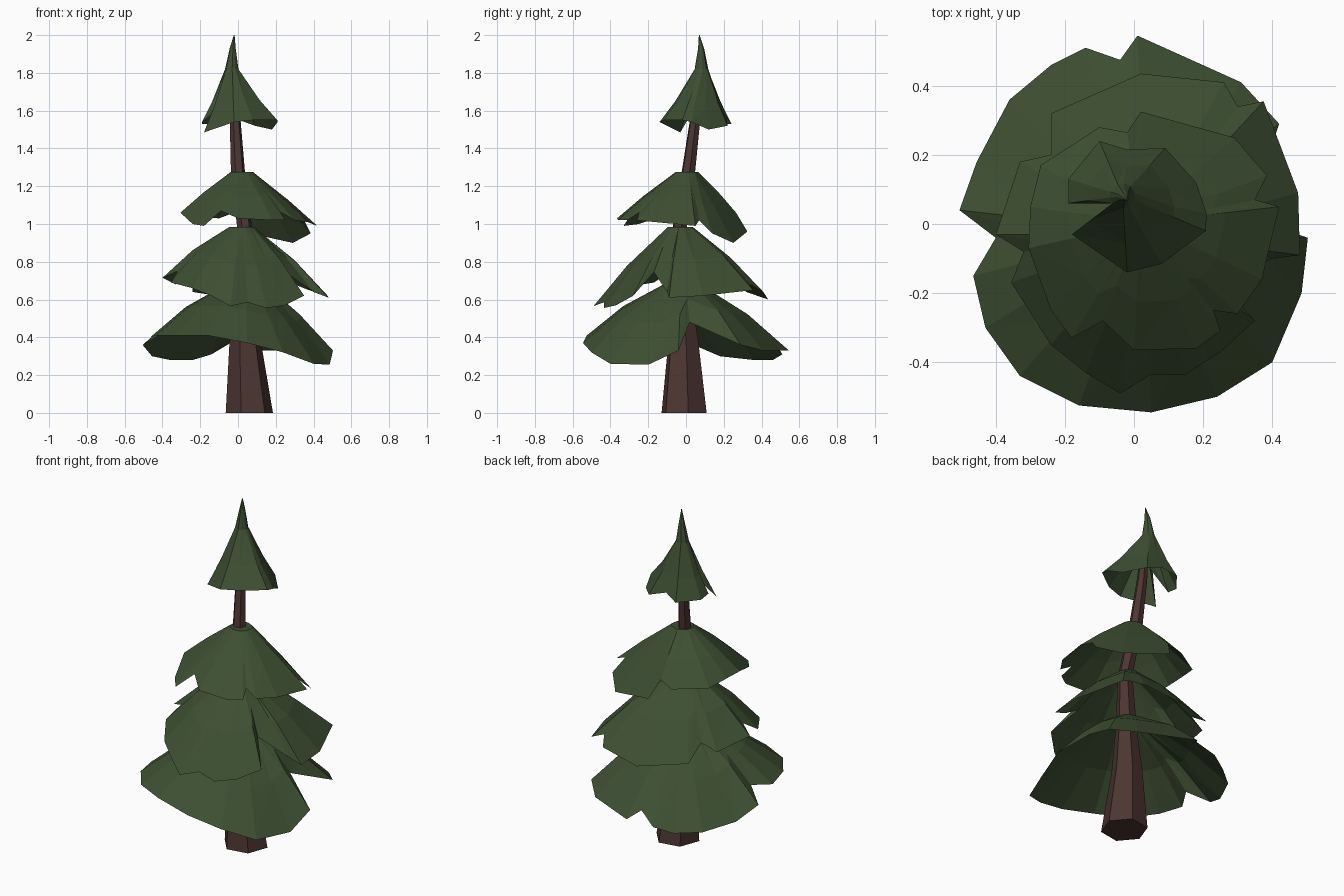
import bpy, math
from mathutils import Vector


def material(name, rgb):
    m = bpy.data.materials.new(name)
    m.diffuse_color = (*rgb, 1)
    return m


GREEN = material("needles", (0.047, 0.078, 0.032))
BROWN = material("bark", (0.072, 0.036, 0.031))


def make(name, rings, caps, mat):
    """Skin a stack of rings (top to bottom, clockwise from above) with flat faces."""
    n = len(rings[0])
    verts = [v for r in rings for v in r]
    faces = []
    for k in range(len(rings) - 1):
        for i in range(n):
            j = (i + 1) % n
            a, b, c, d = k*n + i, k*n + j, (k+1)*n + j, (k+1)*n + i
            faces += [(a, b, c), (a, c, d)] if mat is GREEN else [(a, b, c, d)]
    if "top" in caps:
        faces.append(tuple(reversed(range(n))))
    if "bottom" in caps:
        faces.append(tuple(range((len(rings) - 1)*n, len(rings)*n)))
    me = bpy.data.meshes.new(name)
    me.from_pydata(verts, [], faces)
    me.materials.append(mat)
    ob = bpy.data.objects.new(name, me)
    bpy.context.collection.objects.link(ob)
    return ob


def around(centre, radius, angles):
    c = Vector(centre)
    return [c + Vector((radius*math.cos(a), radius*math.sin(a), 0)) for a in angles]


def tier(name, rim, necks, bulge):
    """Branch skirt: neck rings (centre, radius), a bulged middle ring, a ragged rim."""
    rim = [Vector(p) for p in rim]
    c = necks[-1][0]
    angles = [math.atan2(p.y - c[1], p.x - c[0]) for p in rim]
    rings = [around(cc, r, angles) for cc, r in necks]
    rings.append([t.lerp(p, 0.55) + Vector((0, 0, bulge)) for t, p in zip(rings[-1], rim)])
    rings.append(rim)
    make(name, rings, {"top"}, GREEN)


# Bent tapering six-sided trunk
path = [(-0.02, 0.065, 1.75, 0.02), (-0.015, 0.048, 1.55, 0.029), (0, 0.012, 1.27, 0.038),
        (0.035, -0.033, 0.98, 0.04), (0.03, -0.03, 0.65, 0.058),
        (0.038, -0.014, 0.38, 0.084), (0.06, -0.01, 0, 0.127)]
hexa = [math.radians(10 - 60*i) for i in range(6)]
make("trunk", [around(p[:3], p[3], hexa) for p in path], {"top", "bottom"}, BROWN)

# Lowest skirt: three overlapping boughs
low_rim = [(0.503, -0.04, 0.33), (0.485, -0.2, 0.255), (0.4, -0.4, 0.26), (0.24, -0.5, 0.32),
           (0.05, -0.545, 0.37), (-0.16, -0.525, 0.41), (-0.33, -0.44, 0.41),
           (-0.43, -0.3, 0.41), (-0.465, -0.15, 0.4), (-0.4, -0.04, 0.42),
           (-0.505, 0.04, 0.36), (-0.455, 0.18, 0.3), (-0.36, 0.36, 0.28),
           (-0.24, 0.46, 0.28), (-0.14, 0.51, 0.31), (-0.04, 0.475, 0.37),
           (0.01, 0.545, 0.33), (0.31, 0.41, 0.33), (0.42, 0.29, 0.36), (0.33, 0.02, 0.48)]
tier("lowest_branches", low_rim, [((0.03, -0.02, 0.69), 0.08)], 0.03)

# Second skirt
second_rim = [(0.4, -0.1, 0.64), (0.25, -0.17, 0.745), (0.35, -0.28, 0.62),
              (0.25, -0.37, 0.57), (0.15, -0.435, 0.555), (0.05, -0.435, 0.585),
              (-0.04, -0.49, 0.565), (-0.14, -0.43, 0.62), (-0.24, -0.35, 0.66),
              (-0.355, -0.17, 0.69), (-0.32, -0.08, 0.75), (-0.4, -0.03, 0.715),
              (-0.33, 0.18, 0.68), (-0.24, 0.2, 0.72), (-0.24, 0.32, 0.64),
              (0.02, 0.435, 0.6), (0.26, 0.41, 0.64), (0.3, 0.34, 0.68),
              (0.375, 0.355, 0.65), (0.475, 0.09, 0.62), (0.48, -0.09, 0.61)]
tier("second_branches", second_rim, [((0.02, -0.03, 0.985), 0.065)], 0.025)

# Third skirt
third_rim = [(0.42, 0.05, 0.99), (0.37, -0.16, 1.01), (0.3, -0.26, 1.02), (0.23, -0.25, 1.06),
             (0.25, -0.31, 1.02), (0.18, -0.36, 1.02), (0, -0.365, 1.03),
             (-0.09, -0.28, 1.07), (-0.18, -0.33, 0.99), (-0.24, -0.25, 1.0),
             (-0.305, -0.07, 1.06), (-0.3, 0.05, 1.06), (-0.27, 0.17, 1.04),
             (-0.1, 0.28, 1.03), (-0.02, 0.265, 1.06), (0.02, 0.325, 0.96),
             (0.29, 0.25, 0.9), (0.385, 0.14, 0.95), (0.35, 0.07, 1.02)]
tier("third_branches", third_rim, [((0.02, 0.005, 1.275), 0.06)], 0.008)

# Pointed treetop with a slender leaning tip
top_rim = [(0.208, -0.02, 1.55), (0.08, -0.115, 1.55), (-0.02, -0.14, 1.54),
           (-0.18, -0.03, 1.485), (-0.06, 0.06, 1.64), (-0.19, 0.06, 1.54),
           (-0.19, 0.13, 1.53), (-0.1, 0.24, 1.53), (-0.02, 0.215, 1.56),
           (0.09, 0.22, 1.52), (0.18, 0.12, 1.5), (0.21, 0.03, 1.54)]
tier("treetop", top_rim, [((-0.02, 0.07, 2.0), 0.002), ((-0.028, 0.08, 1.93), 0.016),
                          ((-0.033, 0.082, 1.82), 0.036)], -0.015)
